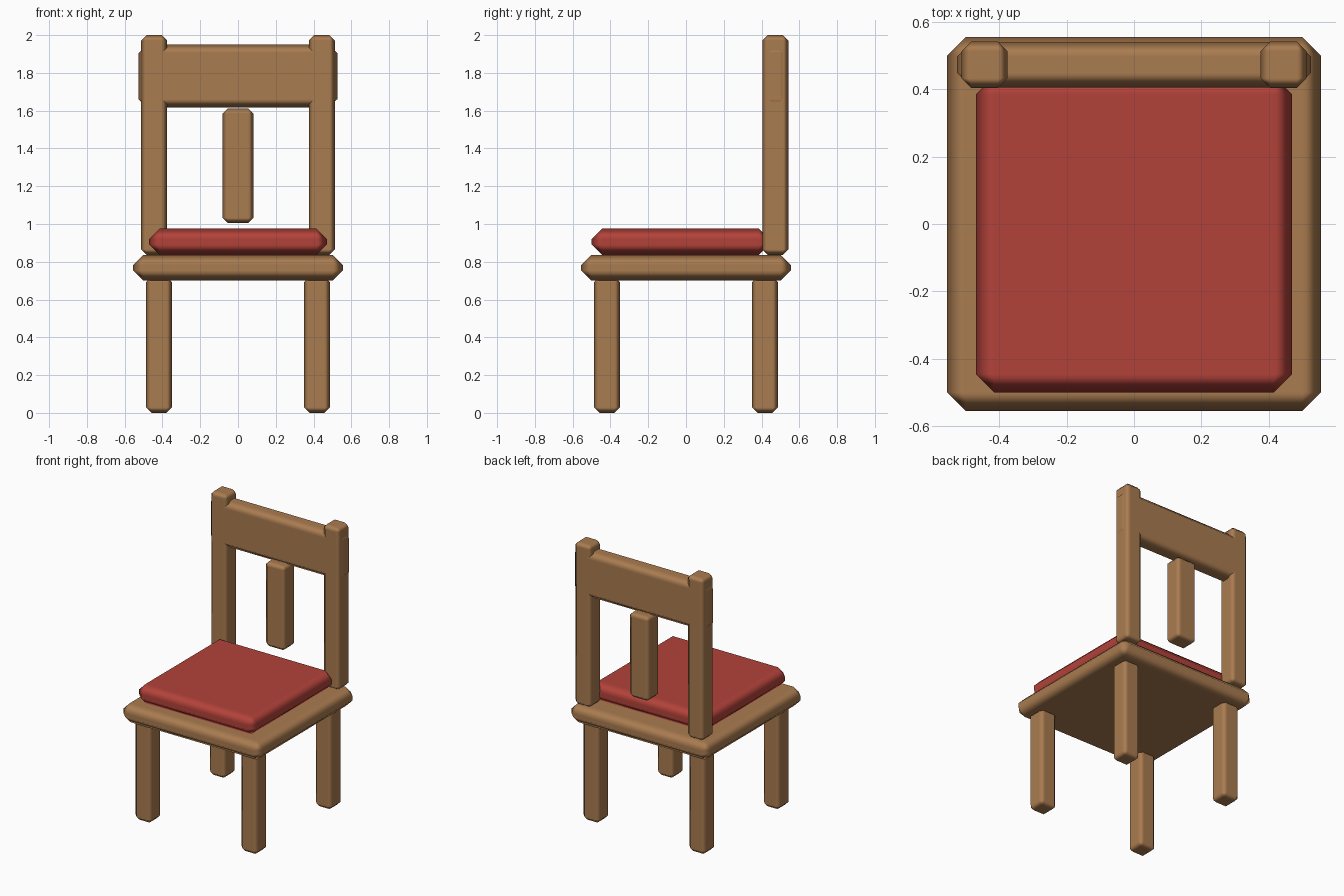
import bpy

if "Cube" in bpy.data.objects:
    bpy.data.objects.remove(bpy.data.objects["Cube"])


def material(name, color):
    m = bpy.data.materials.new(name)
    m.diffuse_color = (*color, 1)
    m.use_nodes = True
    m.node_tree.nodes["Principled BSDF"].inputs["Base Color"].default_value = m.diffuse_color
    return m


wood = material("wood", (0.40, 0.20, 0.08))
red = material("red_fabric", (0.45, 0.055, 0.042))


def block(name, lo, hi, bevel, mat):
    """Chamfered, softly shaded box between two corners."""
    bpy.ops.mesh.primitive_cube_add(size=1, location=[(a + b) / 2 for a, b in zip(lo, hi)])
    ob = bpy.context.object
    ob.name = name
    ob.scale = [b - a for a, b in zip(lo, hi)]
    bpy.ops.object.transform_apply(location=False, rotation=False, scale=True)
    bpy.ops.object.shade_smooth()
    mod = ob.modifiers.new("chamfer", 'BEVEL')
    mod.width = bevel
    mod.segments = 1
    mod.limit_method = 'NONE'
    mod.harden_normals = True
    ob.data.materials.append(mat)
    return ob


# seat and cushion
block("seat", (-0.555, -0.555, 0.70), (0.555, 0.555, 0.837), 0.055, wood)
block("cushion", (-0.47, -0.50, 0.837), (0.47, 0.44, 0.975), 0.055, red)

# legs and back posts
for side, sx in (("left", -1), ("right", 1)):
    for end, sy in (("front", -1), ("back", 1)):
        x, y = sx * 0.418, sy * 0.418
        block(f"{end}_leg_{side}", (x - 0.069, y - 0.069, 0),
              (x + 0.069, y + 0.069, 0.72), 0.029, wood)
    x = sx * 0.444
    block(f"back_post_{side}", (x - 0.069, 0.404, 0.837),
          (x + 0.069, 0.542, 2.0), 0.029, wood)

# top rail and centre slat
block("top_rail", (-0.526, 0.405, 1.617), (0.526, 0.541, 1.95), 0.044, wood)
block("back_slat", (-0.082, 0.405, 1.005), (0.082, 0.541, 1.612), 0.028, wood)
